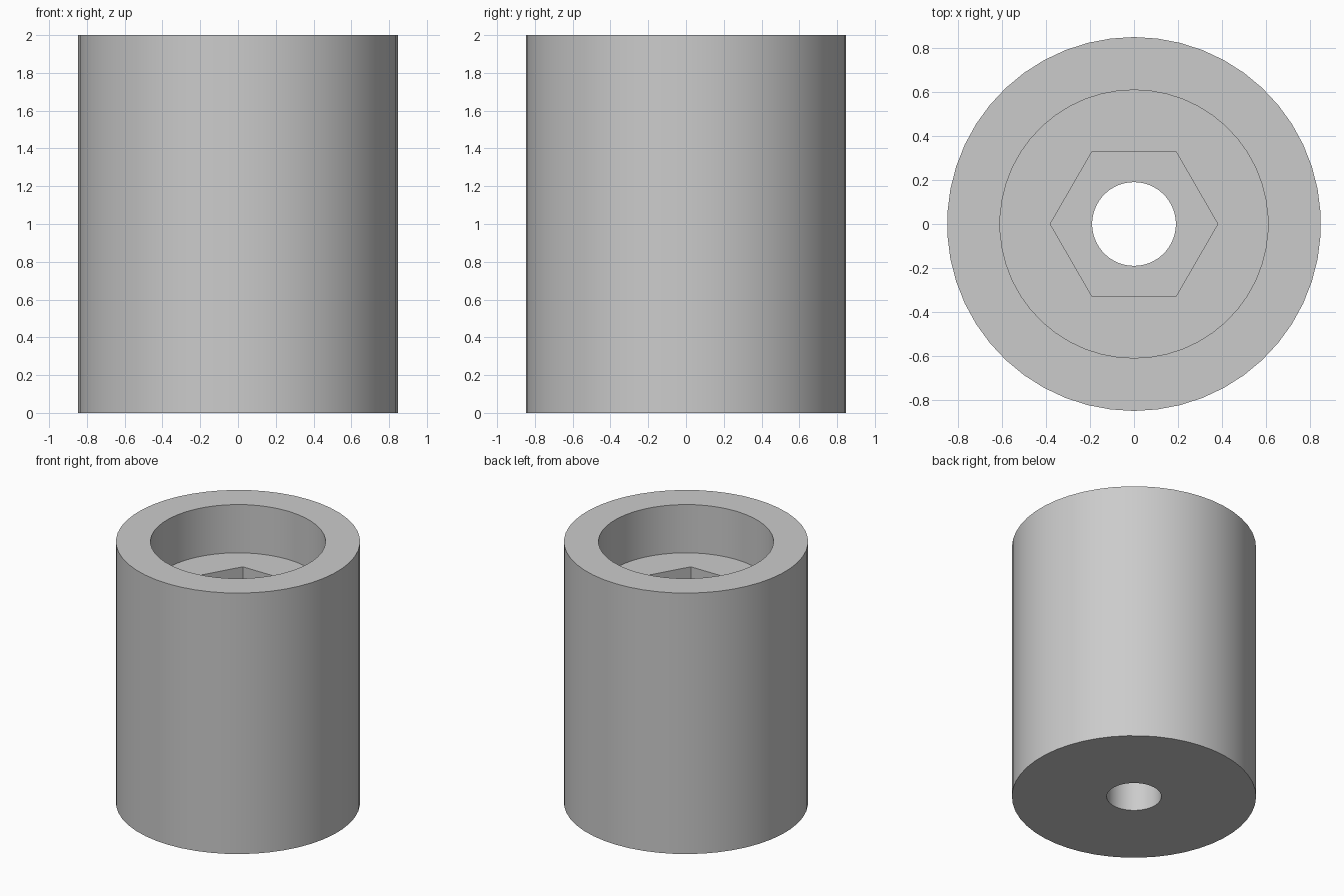
import bpy, bmesh
from math import cos, sin, tau

if "Cube" in bpy.data.objects:
    bpy.data.objects.remove(bpy.data.objects["Cube"])

# Single plain grey finish
grey = bpy.data.materials.new("plain_grey")
grey.use_nodes = True
colour = (0.6, 0.6, 0.6, 1)
grey.diffuse_color = colour
grey.node_tree.nodes["Principled BSDF"].inputs["Base Color"].default_value = colour

SIDES = 50
HEIGHT = 2.0
RECESS_FLOOR = 1.63
HEX_FLOOR = 1.27
OUTER, RECESS, HEX, BORE = 0.848, 0.608, 0.38, 0.19

bm = bmesh.new()


def tube(radius, bottom, top, sides=SIDES, turn=tau / 4):
    """Open wall; returns its bottom and top edge loops."""
    rings = [[bm.verts.new((radius * cos(turn + tau * i / sides),
                            radius * sin(turn + tau * i / sides), z))
              for i in range(sides)] for z in (bottom, top)]
    low, high = rings
    for i in range(sides):
        bm.faces.new((low[i - 1], low[i], high[i], high[i - 1]))
    return [[bm.edges.get((r[i - 1], r[i])) for i in range(sides)] for r in rings]


# Outer wall, round recess, hexagonal pocket and through bore
outer_low, outer_high = tube(OUTER, 0, HEIGHT)
recess_low, recess_high = tube(RECESS, RECESS_FLOOR, HEIGHT)
hex_low, hex_high = tube(HEX, HEX_FLOOR, RECESS_FLOOR, 6, 0)
bore_low, bore_high = tube(BORE, 0, HEX_FLOOR)

# Flat rings: top rim, recess floor, pocket floor and underside
for outside, inside in ((outer_high, recess_high), (recess_low, hex_high),
                        (hex_low, bore_high), (outer_low, bore_low)):
    bmesh.ops.triangle_fill(bm, edges=outside + inside, use_beauty=True, normal=(0, 0, 1))
bmesh.ops.recalc_face_normals(bm, faces=bm.faces)

mesh = bpy.data.meshes.new("bushing_body")
bm.to_mesh(mesh)
bm.free()
mesh.materials.append(grey)
body = bpy.data.objects.new("bushing_body", mesh)
bpy.context.collection.objects.link(body)

# Round walls smooth, rims and pocket corners crisp
bpy.context.view_layer.objects.active = body
body.select_set(True)
bpy.ops.object.shade_smooth_by_angle(angle=0.5)
